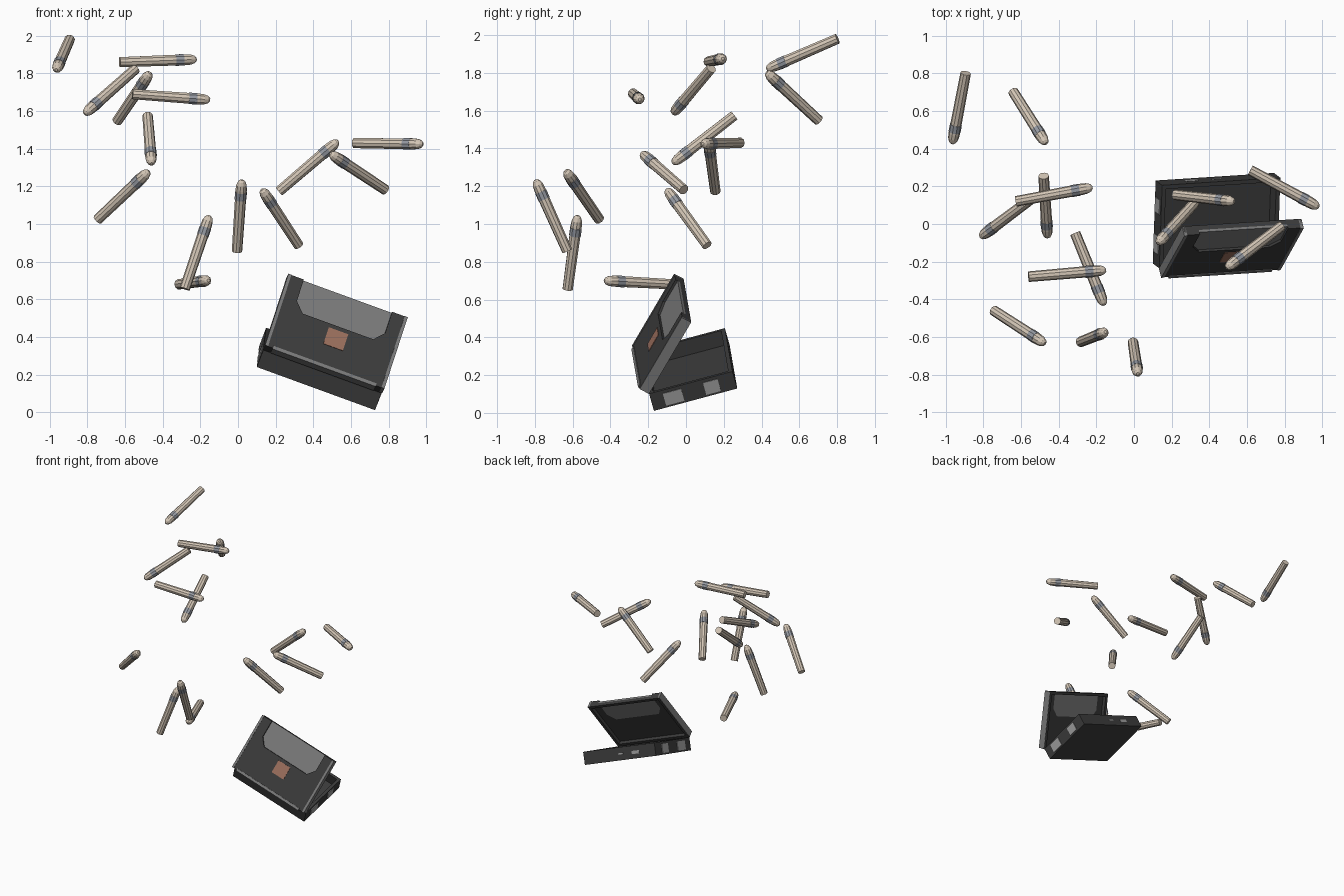
import bpy, bmesh, math
from mathutils import Vector, Matrix

if "Cube" in bpy.data.objects:
    bpy.data.objects.remove(bpy.data.objects["Cube"])


def material(name, rgb):
    m = bpy.data.materials.new(name)
    m.diffuse_color = (*rgb, 1)
    m.use_nodes = True
    m.node_tree.nodes["Principled BSDF"].inputs["Base Color"].default_value = m.diffuse_color
    return m


BLACK = material("black_card", (0.045, 0.045, 0.045))
TRIM = material("grey_trim", (0.2, 0.2, 0.2))
LIGHT = material("light_label", (0.35, 0.35, 0.35))
RUST = material("rust_label", (0.33, 0.16, 0.11))
BEIGE = material("beige_paper", (0.66, 0.57, 0.47))
BAND = material("band_foil", (0.3, 0.32, 0.36))


def frame(u, v, origin):
    n = u.cross(v)
    m = Matrix((u, v, n)).transposed().to_4x4()
    m.translation = origin
    return m


def add_prism(bm, pts, z0, z1):
    face = bm.faces.new([bm.verts.new((x, y, z0)) for x, y in pts])
    ext = bmesh.ops.extrude_face_region(bm, geom=[face])["geom"]
    bmesh.ops.translate(bm, verts=[e for e in ext if isinstance(e, bmesh.types.BMVert)],
                        vec=(0, 0, z1 - z0))


def rect(x0, x1, y0, y1):
    return [(x0, y0), (x1, y0), (x1, y1), (x0, y1)]


def part(name, mat, world, *prisms):
    bm = bmesh.new()
    for pts, z0, z1 in prisms:
        add_prism(bm, pts, z0, z1)
    bmesh.ops.recalc_face_normals(bm, faces=bm.faces)
    me = bpy.data.meshes.new(name)
    bm.to_mesh(me)
    bm.free()
    me.materials.append(mat)
    ob = bpy.data.objects.new(name, me)
    bpy.context.collection.objects.link(ob)
    ob.matrix_world = world
    return ob


# Tilted base frame, lid frame swung open about the front top edge
W, D, H, LH, T = 0.67, 0.457, 0.10, 0.055, 0.022
u = Vector((0.9375, 0.06, -0.342)).normalized()
v = Vector((0.022, 0.965, 0.263))
v = (v - u * v.dot(u)).normalized()
n = u.cross(v)
origin = Vector((0.10, -0.21, 0.24))
ang = math.radians(46)
base = frame(u, v, origin)
lid = frame(u, v * math.cos(ang) + n * math.sin(ang), origin + n * H)


def walls(w, d, z0, z1):
    return [(rect(0, T, 0, d), z0, z1), (rect(w - T, w, 0, d), z0, z1),
            (rect(T, w - T, 0, T), z0, z1), (rect(T, w - T, d - T, d), z0, z1)]


# Base tray
part("base_floor", BLACK, base, (rect(0, W, 0, D), 0, 0.015))
part("base_walls", BLACK, base, *walls(W, D, 0.015, H))

# Lid with a chamfered recess open at the top edge
notch = [(0.585, D), (0.585, 0.32), (0.535, 0.26), (0.135, 0.26), (0.085, 0.32), (0.085, D)]
part("lid_face", BLACK, lid, ([(0, 0), (W, 0), (W, D)] + notch + [(0, D)], 0.028, LH))
part("lid_recess_panel", TRIM, lid, (notch, 0.028, 0.042))
part("lid_walls", BLACK, lid, *walls(W, D, 0, 0.028))
part("hinge_bar", TRIM, lid, (rect(0.04, 0.625, -0.008, 0.012), 0.01, 0.06))

# End trims and labels
for side, x0, x1 in (("left", -0.003, 0.014), ("right", W - 0.014, W + 0.003)):
    part(side + "_lid_trim", TRIM, lid, (rect(x0, x1, 0, D), 0.001, LH + 0.003))
    part(side + "_base_labels", LIGHT, base,
         *[(rect(x0 - 0.002, x1 + 0.002, a, b), 0.012, 0.082)
           for a, b in ((0.07, 0.17), (0.29, 0.37))])
part("lid_label", RUST, lid, (rect(0.29, 0.40, 0.13, 0.235), LH, LH + 0.003))
part("back_labels", LIGHT, base, (rect(0.15, 0.22, D, D + 0.002), 0.035, 0.06),
     (rect(0.3, 0.35, D, D + 0.002), 0.045, 0.055))


def lathe(name, profile, mat, sides=10):
    bm = bmesh.new()
    rings = [[bm.verts.new((r * math.cos(2 * math.pi * i / sides),
                            r * math.sin(2 * math.pi * i / sides), z))
              for i in range(sides)] for z, r in profile]
    for a, b in zip(rings, rings[1:]):
        for i in range(sides):
            j = (i + 1) % sides
            bm.faces.new((a[i], a[j], b[j], b[i])).smooth = False
    bm.faces.new(rings[0][::-1])
    bm.faces.new(rings[-1])
    me = bpy.data.meshes.new(name)
    bm.to_mesh(me)
    bm.free()
    me.materials.append(mat)
    return me


# Cigars: shared meshes centred on their length
cigar = lathe("cigar", [(-0.207, 0.028), (0.15, 0.0305), (0.177, 0.028),
                        (0.198, 0.02), (0.208, 0.008)], BEIGE)
band = lathe("cigar_band", [(0.095, 0.032), (0.138, 0.032)], BAND)

# Tumbling cigars: rounded head, flat tail
ends = [
    ((-0.965, 0.43, 1.82), (-0.895, 0.80, 1.98)),
    ((-0.22, 0.195, 1.875), (-0.63, 0.12, 1.86)),
    ((-0.81, -0.065, 1.59), (-0.55, 0.13, 1.82)),
    ((-0.47, 0.43, 1.80), (-0.64, 0.70, 1.55)),
    ((-0.15, -0.245, 1.66), (-0.56, -0.28, 1.69)),
    ((-0.46, -0.065, 1.325), (-0.48, 0.25, 1.57)),
    ((-0.475, -0.635, 1.28), (-0.745, -0.46, 1.025)),
    ((0.02, -0.795, 1.23), (-0.005, -0.63, 0.86)),
    ((0.13, -0.10, 1.18), (0.32, 0.11, 0.89)),
    ((0.53, 0.12, 1.44), (0.22, 0.155, 1.175)),
    ((0.49, -0.235, 1.375), (0.785, -0.01, 1.18)),
    ((0.98, 0.09, 1.425), (0.62, 0.285, 1.43)),
    ((-0.155, -0.575, 1.035), (-0.28, -0.625, 0.665)),
    ((-0.16, -0.425, 0.70), (-0.31, -0.055, 0.68)),
]
for head, tail in ends:
    h, t = Vector(head), Vector(tail)
    m = (h - t).to_track_quat('Z', 'Y').to_matrix().to_4x4()
    m.translation = (h + t) / 2
    for me in (cigar, band):
        ob = bpy.data.objects.new(me.name, me)
        bpy.context.collection.objects.link(ob)
        ob.matrix_world = m
